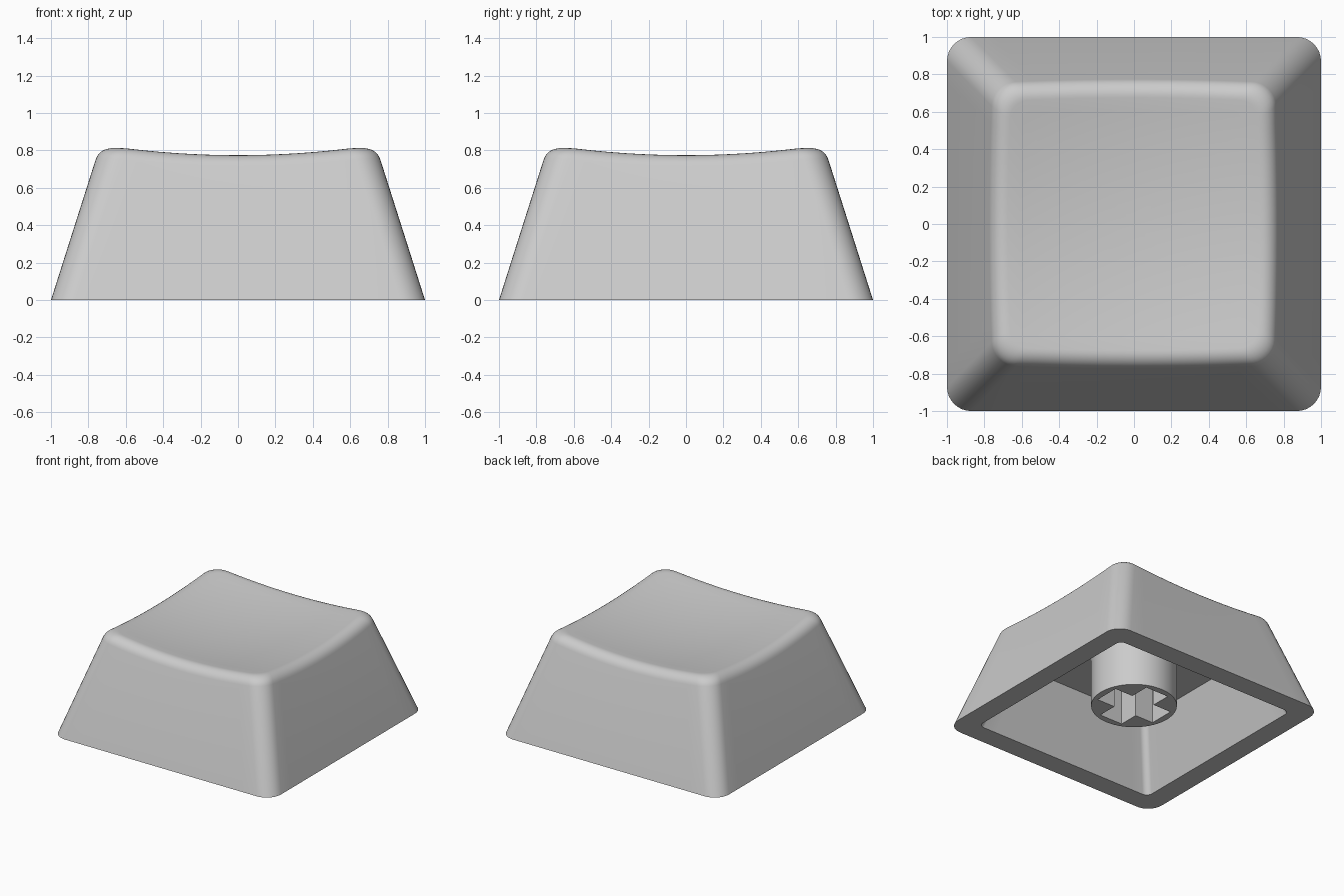
import bpy, bmesh, math

if "Cube" in bpy.data.objects:
    bpy.data.objects.remove(bpy.data.objects["Cube"])

SLOPE = 0.318        # inward lean of the walls per unit of height
CEIL = 0.536         # height of the cavity ceiling
FILLET = 0.075       # length of the rounding at the top rim
ARC, SIDE = 9, 14    # points per corner arc, segments per straight side

grey = bpy.data.materials.new("grey plastic")
grey.diffuse_color = (0.6, 0.6, 0.6, 1)
grey.use_nodes = True
grey.node_tree.nodes["Principled BSDF"].inputs["Base Color"].default_value = grey.diffuse_color


def finish(bm, name):
    bmesh.ops.recalc_face_normals(bm, faces=bm.faces)
    mesh = bpy.data.meshes.new(name)
    bm.to_mesh(mesh)
    bm.free()
    mesh.materials.append(grey)
    ob = bpy.data.objects.new(name, mesh)
    bpy.context.collection.objects.link(ob)
    return ob


def smooth(ob):
    bpy.ops.object.select_all(action='DESELECT')
    ob.select_set(True)
    bpy.context.view_layer.objects.active = ob
    bpy.ops.object.shade_smooth_by_angle(angle=math.radians(30))


# Perimeter parameters of a rounded square: corner arcs plus straight sides
params = []
for q in range(4):
    for i in range(ARC):
        params.append((q, i / (ARC - 1), 0.0))
    for i in range(1, SIDE):
        params.append((q, 1.0, i / SIDE))


def point(p, h, r):
    """Point on a rounded square of half width h and corner radius r."""
    q, a, s = p
    c = h - r
    ang = a * math.pi / 2
    x, y = c + r * math.cos(ang), c + r * math.sin(ang)
    if s > 0:
        x, y = c - 2 * c * s, h
    for _ in range(q):
        x, y = -y, x
    return x, y


def dish(x, y):
    return 0.724 + 0.108 * (x * x + y * y)


def flat_ring(h, r, z):
    return [(*point(p, h, r), z) for p in params]


# Shell: cavity ceiling, inner wall, bottom rim, outer wall
rings = [flat_ring(0.83 - SLOPE * CEIL, 0.05, CEIL),
         flat_ring(0.83, 0.05, 0.0),
         flat_ring(1.0, 0.13, 0.0)]

# Rounded top rim, following the line where the wall meets the dish
STEPS = 7
fillet = [[] for _ in range(STEPS + 1)]
for p in params:
    z = 0.8
    for _ in range(12):
        z = dish(*point(p, 1 - SLOPE * z, 0.13))
    h = 1 - SLOPE * z
    za = z - 0.95 * FILLET
    a = (*point(p, 1 - SLOPE * za, 0.13), za)
    b = (*point(p, h, 0.13), z)
    cx, cy = point(p, h - FILLET, 0.10)
    c = (cx, cy, dish(cx, cy))
    for k in range(STEPS + 1):
        t = k / STEPS
        w = ((1 - t) ** 2, 2 * 0.77 * t * (1 - t), t * t)
        fillet[k].append(tuple((w[0] * a[j] + w[1] * b[j] + w[2] * c[j]) / sum(w)
                               for j in range(3)))
rings += fillet

# Dished top, in shrinking rings
for k in range(1, 10):
    f = 1 - k / 10
    rings.append([(x * f, y * f, dish(x * f, y * f)) for x, y, _ in fillet[-1]])

bm = bmesh.new()
loops = [[bm.verts.new(co) for co in ring] for ring in rings]
n = len(params)
for lo, hi in zip(loops, loops[1:]):
    for i in range(n):
        j = (i + 1) % n
        bm.faces.new((lo[i], lo[j], hi[j], hi[i]))
bm.faces.new(loops[0])
tip = bm.verts.new((0, 0, dish(0, 0)))
for i in range(n):
    bm.faces.new((loops[-1][i], loops[-1][(i + 1) % n], tip))
smooth(finish(bm, "shell"))


def prism(name, outline, z0, z1):
    bm = bmesh.new()
    base = bm.faces.new([bm.verts.new((x, y, z0)) for x, y in outline])
    top = bmesh.ops.extrude_face_region(bm, geom=[base])['geom']
    bmesh.ops.translate(bm, vec=(0, 0, z1 - z0),
                        verts=[v for v in top if isinstance(v, bmesh.types.BMVert)])
    return finish(bm, name)


# Round stem under the ceiling
circle = [(0.323 * math.cos(2 * math.pi * i / 64), 0.323 * math.sin(2 * math.pi * i / 64))
          for i in range(64)]
stem = prism("stem", circle, 0.113, CEIL + 0.03)

# Cross-shaped socket cut into the stem
L, W = 0.27, 0.105
cross = []
for q in range(4):
    for x, y in ((L, -W), (L, W), (W, W)):
        for _ in range(q):
            x, y = -y, x
        cross.append((x, y))
cutter = prism("socket_cutter", cross, 0.0, CEIL - 0.01)
mod = stem.modifiers.new("socket", 'BOOLEAN')
mod.operation = 'DIFFERENCE'
mod.solver = 'EXACT'
mod.object = cutter
bpy.context.view_layer.objects.active = stem
bpy.ops.object.select_all(action='DESELECT')
stem.select_set(True)
bpy.ops.object.modifier_apply(modifier=mod.name)
bpy.data.objects.remove(cutter)
smooth(stem)
